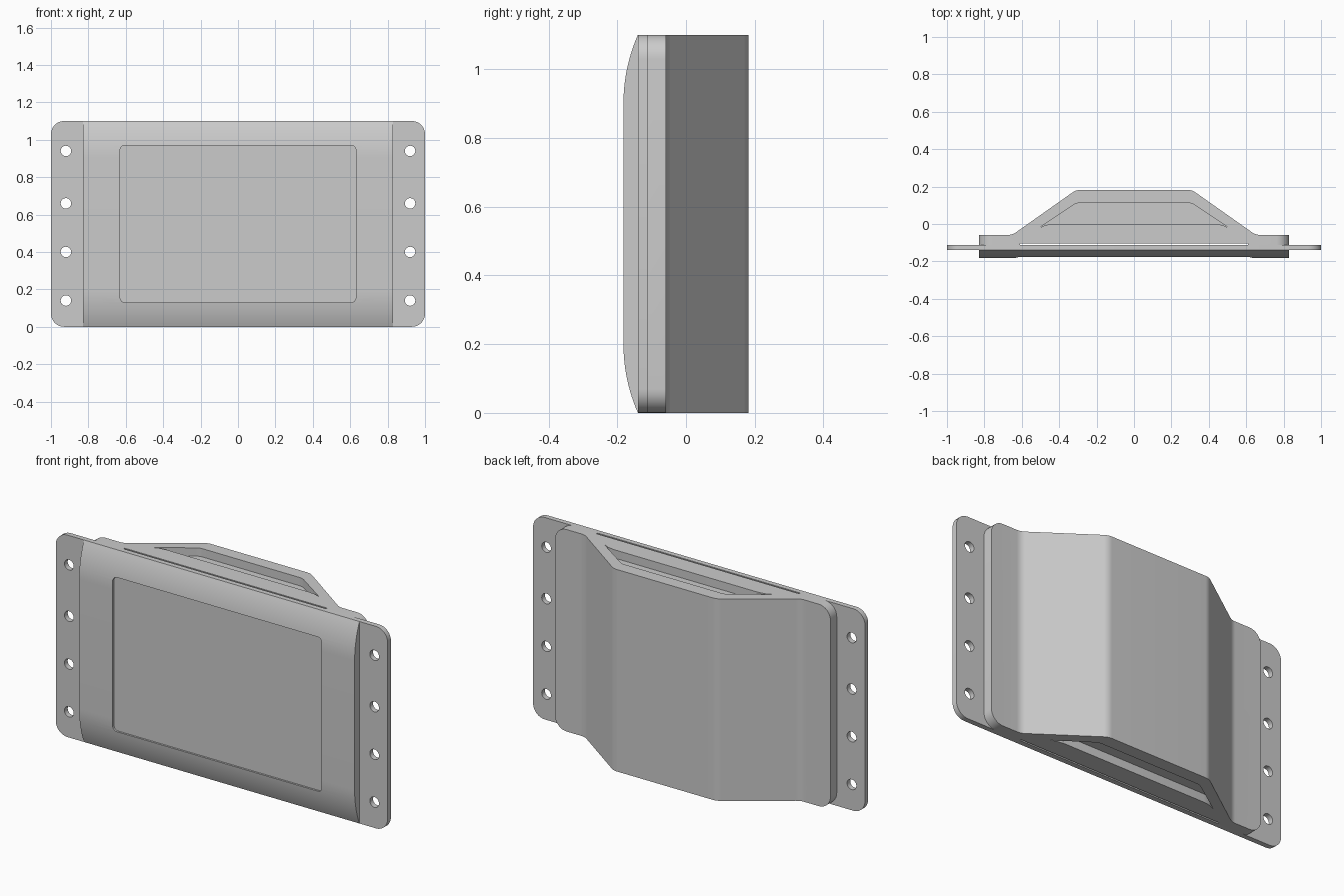
import bpy, bmesh, math
from mathutils import Vector

if "Cube" in bpy.data.objects:
    bpy.data.objects.remove(bpy.data.objects["Cube"])

PLACE = {
    'x': lambda p, t: (t, p[0], p[1]),
    'y': lambda p, t: (p[0], t, p[1]),
    'z': lambda p, t: (p[0], p[1], t),
}


def fillet(corners, segs=8):
    """Round each (x, y, radius) corner of a closed outline."""
    out, n = [], len(corners)
    for i, (x, y, r) in enumerate(corners):
        p = Vector((x, y))
        if r == 0:
            out.append(p)
            continue
        a = (Vector(corners[i - 1][:2]) - p).normalized()
        b = (Vector(corners[(i + 1) % n][:2]) - p).normalized()
        half = a.angle(b) / 2
        c = p + (a + b).normalized() * (r / math.sin(half))
        s = p + a * (r / math.tan(half)) - c
        e = p + b * (r / math.tan(half)) - c
        sweep = s.angle_signed(e)
        for k in range(segs + 1):
            t = -sweep * k / segs
            out.append(c + Vector((s.x * math.cos(t) - s.y * math.sin(t),
                                   s.x * math.sin(t) + s.y * math.cos(t))))
    return out


def rounded_rect(x, z0, z1, r):
    return fillet([(-x, z0, r), (x, z0, r), (x, z1, r), (-x, z1, r)])


def prism(name, outline, axis, a, b):
    """Extrude an outline along an axis from a to b."""
    bm = bmesh.new()
    lo = [bm.verts.new(PLACE[axis](p, a)) for p in outline]
    hi = [bm.verts.new(PLACE[axis](p, b)) for p in outline]
    bm.faces.new(lo)
    bm.faces.new(hi)
    n = len(lo)
    for i in range(n):
        bm.faces.new((lo[i], lo[(i + 1) % n], hi[(i + 1) % n], hi[i]))
    bmesh.ops.recalc_face_normals(bm, faces=bm.faces)
    me = bpy.data.meshes.new(name)
    bm.to_mesh(me)
    bm.free()
    ob = bpy.data.objects.new(name, me)
    bpy.context.collection.objects.link(ob)
    return ob


def activate(ob):
    bpy.ops.object.select_all(action='DESELECT')
    ob.select_set(True)
    bpy.context.view_layer.objects.active = ob


def combine(ob, cutter, op='DIFFERENCE'):
    activate(ob)
    m = ob.modifiers.new('cut', 'BOOLEAN')
    m.operation, m.object, m.solver = op, cutter, 'EXACT'
    bpy.ops.object.modifier_apply(modifier=m.name)
    bpy.data.objects.remove(cutter)


H = 1.1

# Mounting plate with four screw holes at each end
plate = prism('mounting_plate', rounded_rect(1.0, 0, H, 0.07), 'y', -0.14, -0.112)
for x in (-0.92, 0.92):
    for z in (0.14, 0.40, 0.66, 0.94):
        ring = [(x + 0.028 * math.cos(k * math.tau / 24),
                 z + 0.028 * math.sin(k * math.tau / 24)) for k in range(24)]
        combine(plate, prism('hole', ring, 'y', -0.3, 0.1))

# Front cover, curved at its top and bottom edges, with a recessed panel
d, h = 0.042, 0.2
R = (d * d + h * h) / (2 * d)
top = math.asin(h / R)
low = [(-0.182 + R - R * math.cos(top * (1 - k / 12)),
        h - R * math.sin(top * (1 - k / 12))) for k in range(13)]
cover = prism('front_cover', low + [(y, H - z) for y, z in reversed(low)], 'x', -0.83, 0.83)
combine(cover, prism('recess', rounded_rect(0.63, 0.13, 0.97, 0.025), 'y', -0.3, -0.167))

# Rear housing with a raised trapezoid and a shallow relief behind the plate
half = [(0.61, -0.103, 0), (0.61, -0.112, 0), (0.83, -0.112, 0), (0.83, -0.058, 0),
        (0.65, -0.058, 0.07), (0.31, 0.182, 0.07)]
section = half + [(-x, y, r) for x, y, r in reversed(half)]
housing = prism('rear_housing', fillet(section), 'z', 0, H)
combine(housing, prism('corners', rounded_rect(0.83, 0, H, 0.07), 'y', -0.3, 0.3), 'INTERSECT')

# Pockets in the top and bottom ends of the housing
half = [(0.43, 0.0, 0), (0.47, -0.005, 0), (0.505, -0.02, 0), (0.31, 0.112, 0.06)]
pocket = fillet(half + [(-x, y, r) for x, y, r in reversed(half)])
for a, b in ((-0.1, 0.045), (H - 0.045, H + 0.1)):
    combine(housing, prism('pocket', pocket, 'z', a, b))

for ob in (plate, cover, housing):
    activate(ob)
    bpy.ops.object.shade_smooth_by_angle(angle=math.radians(20))
